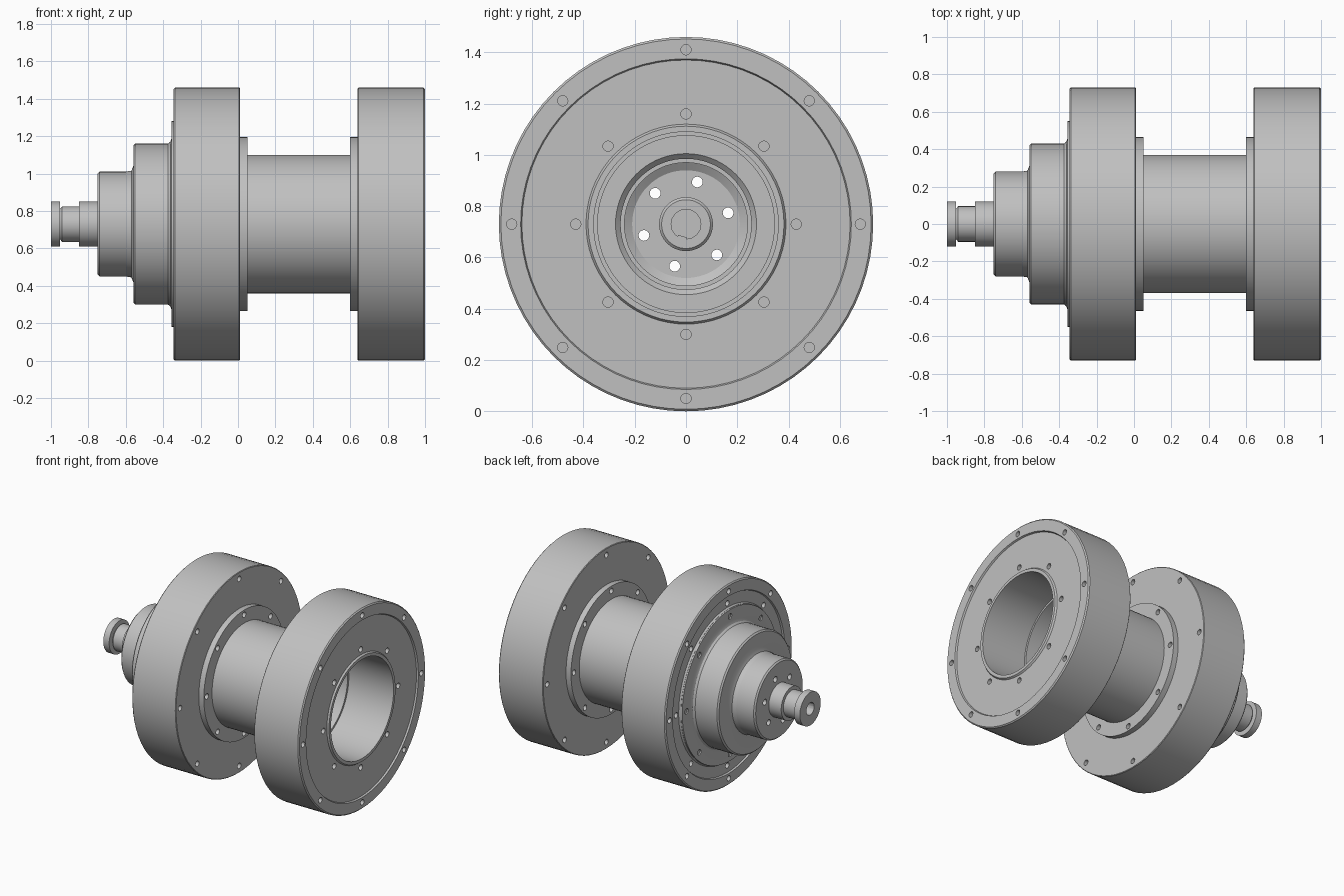
import bpy
import bmesh
from math import cos, sin, pi, radians
from mathutils import Matrix, Vector

if "Cube" in bpy.data.objects:
    bpy.data.objects.remove(bpy.data.objects["Cube"], do_unlink=True)

AXIS = 0.73   # height of the turning axis, also the wheel radius
SIDES = 72
C = 0.008     # small chamfer

steel = bpy.data.materials.new("plain grey steel")
steel.use_nodes = True
grey = (0.53, 0.53, 0.53, 1)
steel.diffuse_color = grey
steel.node_tree.nodes["Principled BSDF"].inputs["Base Color"].default_value = grey


def add_object(name, bm):
    bmesh.ops.recalc_face_normals(bm, faces=bm.faces)
    mesh = bpy.data.meshes.new(name)
    bm.to_mesh(mesh)
    bm.free()
    mesh.materials.append(steel)
    obj = bpy.data.objects.new(name, mesh)
    bpy.context.collection.objects.link(obj)
    return obj


def select(obj):
    bpy.ops.object.select_all(action='DESELECT')
    obj.select_set(True)
    bpy.context.view_layer.objects.active = obj


def drill(obj, circles):
    """Cut rings of round holes: (x, half depth, ring radius, hole radius, count, start)."""
    bm = bmesh.new()
    for x, half, ring, hole, count, start in circles:
        for i in range(count):
            a = radians(start) + 2 * pi * i / count
            place = Matrix.Translation((x, ring * cos(a), AXIS + ring * sin(a)))
            bmesh.ops.create_cone(bm, cap_ends=True, segments=16, radius1=hole,
                                  radius2=hole, depth=2 * half,
                                  matrix=place @ Matrix.Rotation(pi / 2, 4, 'Y'))
    cutter = add_object("hole_cutter", bm)
    cutter.hide_render = True
    mod = obj.modifiers.new("holes", 'BOOLEAN')
    mod.operation = 'DIFFERENCE'
    mod.solver = 'EXACT'
    mod.object = cutter
    select(obj)
    bpy.ops.object.modifier_apply(modifier=mod.name)
    bpy.data.objects.remove(cutter, do_unlink=True)


def lathe(name, profile, holes=()):
    """Turn a closed (x, radius) outline around the axis; radius 0 ends are capped."""
    bm = bmesh.new()
    rings = []
    for x, r in profile:
        if r == 0:
            rings.append([bm.verts.new((x, 0, AXIS))] * SIDES)
        else:
            rings.append([bm.verts.new((x, r * cos(2 * pi * i / SIDES),
                                        AXIS + r * sin(2 * pi * i / SIDES)))
                          for i in range(SIDES)])
    for a, b in zip(rings, rings[1:] + rings[:1]):
        for i in range(SIDES):
            j = (i + 1) % SIDES
            corners = list(dict.fromkeys((a[i], a[j], b[j], b[i])))
            if len(corners) > 2:
                bm.faces.new(corners)
    obj = add_object(name, bm)
    if holes:
        drill(obj, holes)
    select(obj)
    bpy.ops.object.shade_smooth_by_angle(angle=radians(30))
    return obj


def bolts(x, ring):
    return (x, 0.03, ring, 0.02, 8, 0)


# Wheels: chamfered drum, recessed web inside the outer rim, proud boss at the bore
def wheel(name, inner, outer, bore, boss):
    s = 1 if outer > inner else -1
    web = outer - s * 0.012
    lathe(name, [
        (inner, bore), (inner, AXIS - 0.004), (inner + s * 0.004, AXIS),
        (outer - s * C, AXIS), (outer, AXIS - C), (outer, 0.645),
        (web, 0.64), (web, boss), (outer, boss - C), (outer, bore)],
        [bolts(inner, 0.68), bolts(outer, 0.68), bolts(web, 0.43 if s > 0 else 0.59)])


wheel("right_wheel", 0.64, 1.0, 0.36, 0.39)
wheel("left_wheel", 0.01, -0.345, 0.345, 0.56)

# Hollow spool between the wheels, with a bolted flange at each end
lathe("spool_tube", [
    (0.01, 0.345), (0.01, 0.465), (0.05, 0.465), (0.05, 0.37),
    (0.6, 0.37), (0.6, 0.465), (0.64, 0.465), (0.64, 0.345)],
    [bolts(0.05, 0.43), bolts(0.6, 0.43)])

# Stepped bearing housing on the left wheel
lathe("bearing_housing", [
    (-0.33, 0.345), (-0.33, 0.55), (-0.355, 0.55), (-0.355, 0.46),
    (-0.362, 0.44), (-0.375, 0.43), (-0.55, 0.43), (-0.56, 0.42),
    (-0.56, 0.31), (-0.57, 0.285), (-0.6, 0.28), (-0.6, 0.255),
    (-0.52, 0.255), (-0.5, 0.275), (-0.5, 0.345)],
    [bolts(-0.355, 0.5)])

# Cup-shaped end cap with six through holes
lathe("end_cap", [
    (-0.6, 0.24), (-0.6, 0.28), (-0.74, 0.28), (-0.75, 0.27),
    (-0.75, 0), (-0.71, 0), (-0.71, 0.21), (-0.69, 0.24)],
    [(-0.73, 0.1, 0.17, 0.021, 6, 15)])

# Stepped drive shaft with a grooved neck, end collar and centre bores
lathe("drive_shaft", [
    (-0.65, 0), (-0.65, 0.095), (-0.66, 0.105), (-0.72, 0.105),
    (-0.72, 0.12), (-0.85, 0.12), (-0.85, 0.095), (-0.94, 0.095),
    (-0.953, 0.08), (-0.953, 0.12), (-1, 0.12), (-1, 0)],
    [(-1, 0.1, 0, 0.045, 1, 0), (-0.65, 0.03, 0, 0.058, 1, 0)])

# Small key beside the inner shaft bore
bm = bmesh.new()
bmesh.ops.create_cube(bm, size=0.035, matrix=Matrix.Translation(
    Vector((-0.665, -0.018, AXIS - 0.064))) @ Matrix.Rotation(radians(-15), 4, 'X'))
add_object("shaft_key", bm)
